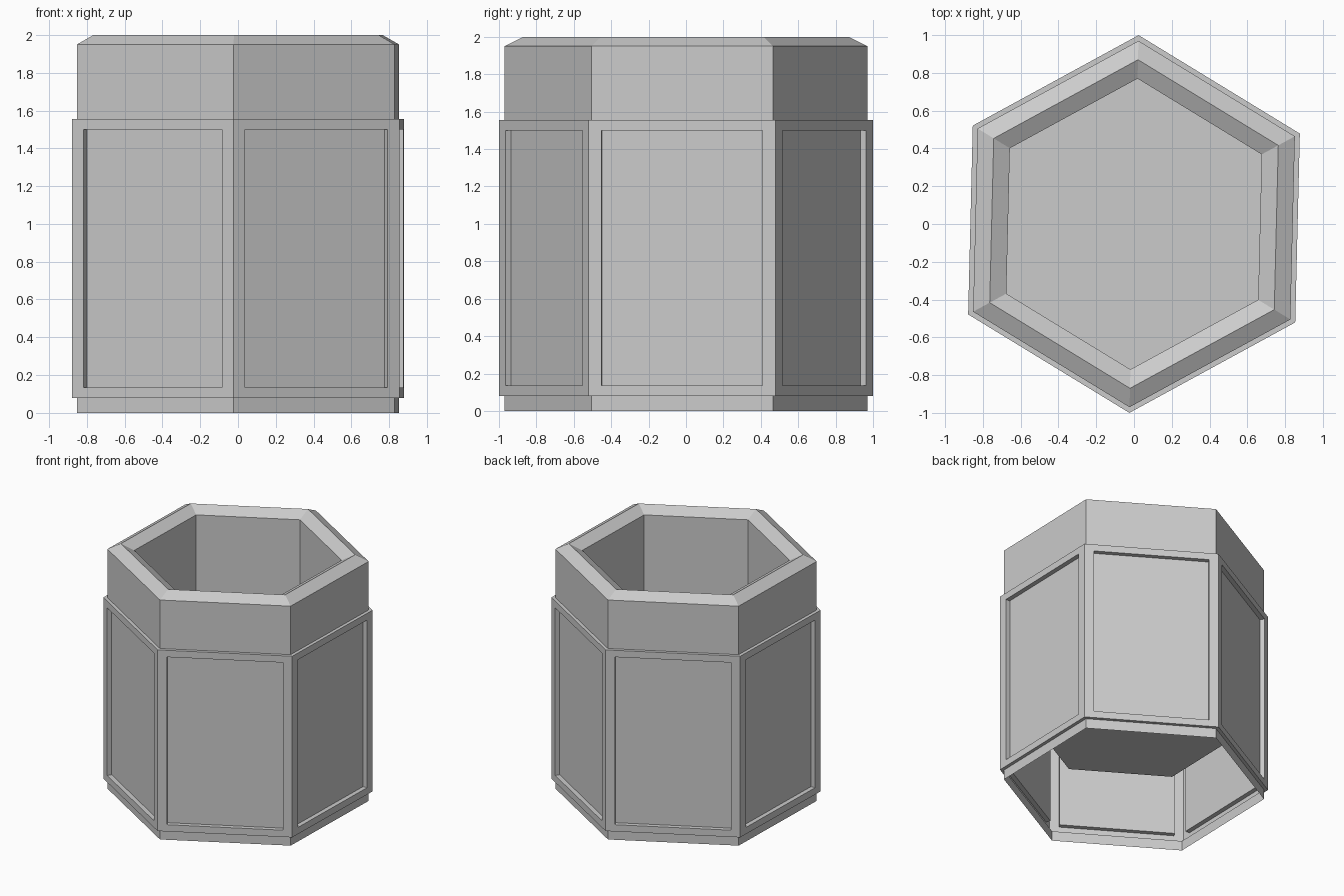
import bpy, bmesh
from math import cos, sin, radians
from mathutils import Vector

if "Cube" in bpy.data.objects:
    bpy.data.objects.remove(bpy.data.objects["Cube"])

SIDES = 6
TURN = radians(-1.4)  # the model is slightly rotated about z

# One continuous profile (radius, height): outside foot -> rim -> inside floor
PROFILE = [(0.97, 0.0), (0.97, 0.08), (1.0, 0.08), (1.0, 1.555), (0.97, 1.555),
           (0.97, 1.95), (0.87, 2.0), (0.77, 1.95), (0.77, 0.52)]
BAND = 2              # profile segment carrying the recessed panels
MARGIN_Z, MARGIN_SIDE, DEPTH = 0.055, 0.07, 0.036


def ring(bm, radius, z):
    angles = [radians(30 + 60 * i) + TURN for i in range(SIDES)]
    return [bm.verts.new((radius * cos(a), radius * sin(a), z)) for a in angles]


bm = bmesh.new()
rings = [ring(bm, r, z) for r, z in PROFILE]
panels = []
for k, (low, high) in enumerate(zip(rings, rings[1:])):
    for i in range(SIDES):
        j = (i + 1) % SIDES
        face = bm.faces.new((low[i], low[j], high[j], high[i]))
        if k == BAND:
            panels.append(face)
bm.faces.new(rings[-1])  # raised inner floor, the foot below stays open
bm.normal_update()

# Recessed panels: flush inset, narrow the sides a little, then push in
bmesh.ops.inset_individual(bm, faces=panels, thickness=MARGIN_Z, use_even_offset=True)
narrow = (1 - 2 * MARGIN_SIDE) / (1 - 2 * MARGIN_Z)
for face in panels:
    mid = face.calc_center_median()
    for v in face.verts:
        v.co.x = mid.x + (v.co.x - mid.x) * narrow
        v.co.y = mid.y + (v.co.y - mid.y) * narrow
bm.normal_update()
bmesh.ops.inset_individual(bm, faces=panels, thickness=0.0, depth=-DEPTH)

mesh = bpy.data.meshes.new("hexagonal_planter")
bm.to_mesh(mesh)
bm.free()
planter = bpy.data.objects.new("hexagonal_planter", mesh)
bpy.context.collection.objects.link(planter)
